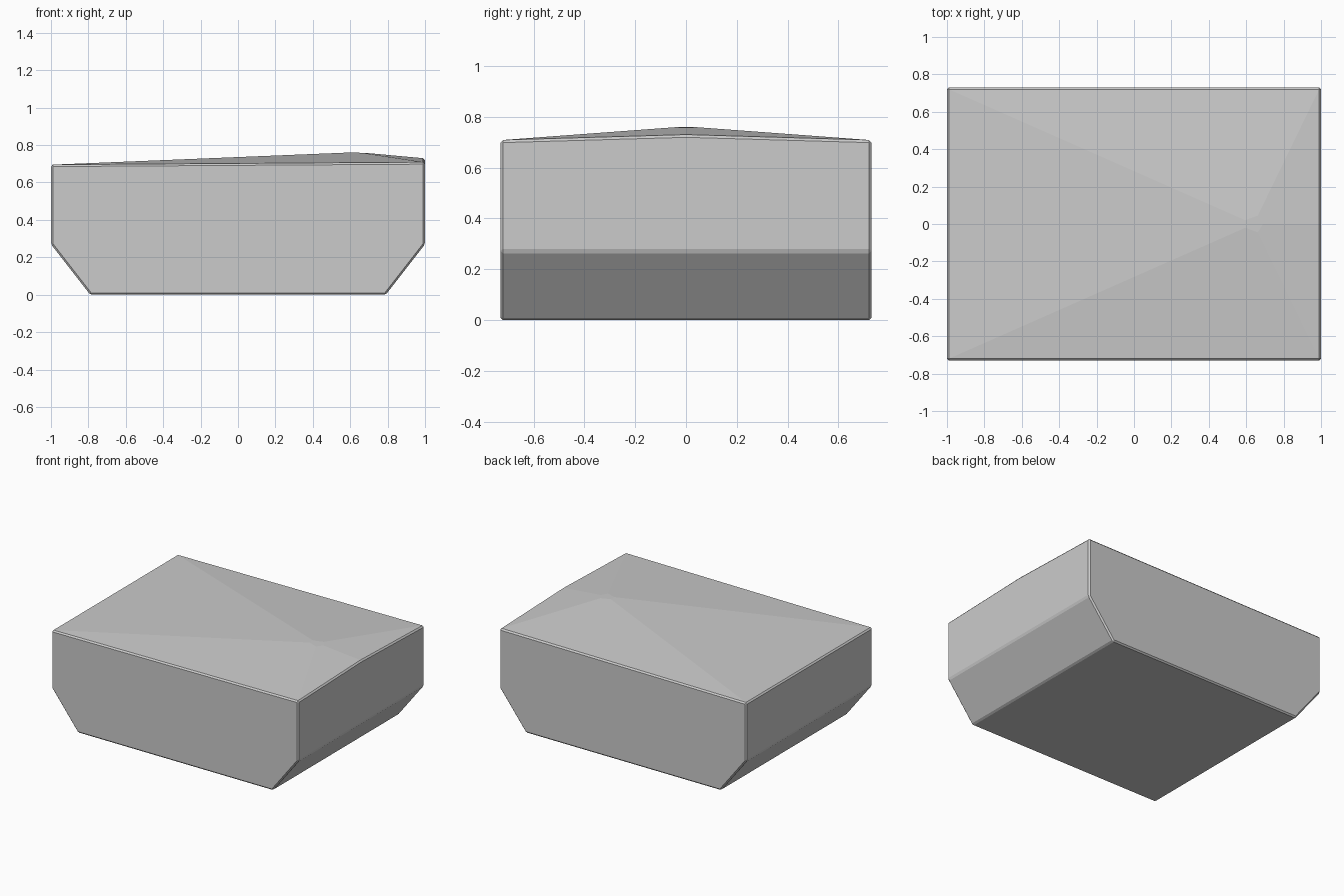
import bpy
import bmesh
import math

cube = bpy.data.objects.get("Cube")
if cube:
    bpy.data.objects.remove(cube, do_unlink=True)

# One plain grey for the whole block
grey = bpy.data.materials.new("plain grey")
grey.use_nodes = True
colour = (0.6, 0.6, 0.6, 1)
grey.diffuse_color = colour
bsdf = next(n for n in grey.node_tree.nodes if n.type == "BSDF_PRINCIPLED")
bsdf.inputs["Base Color"].default_value = colour

# End profile, counter-clockwise from the top left corner
profile = [(-1, 0.695), (-1, 0.27), (-0.79, 0), (0.79, 0), (1, 0.27), (1, 0.708)]
half_depth = 0.73

bm = bmesh.new()
front = [bm.verts.new((x, -half_depth, z)) for x, z in profile]
back = [bm.verts.new((x, half_depth, z)) for x, z in profile]
bm.faces.new(front)
bm.faces.new(back[::-1])

# Left wall, left slope, base and right slope
for i in range(4):
    bm.faces.new((front[i], back[i], back[i + 1], front[i + 1]))

# Right wall, with a slightly raised middle on its top edge
ridge = bm.verts.new((1, 0, 0.729))
bm.faces.new((front[4], back[4], back[5], ridge, front[5]))

# Shallow lid, fanned around an off-centre peak
peak = bm.verts.new((0.64, 0, 0.762))
rim = [front[0], front[5], ridge, back[5], back[0]]
for a, b in zip(rim, rim[1:] + rim[:1]):
    bm.faces.new((a, b, peak))
bmesh.ops.recalc_face_normals(bm, faces=bm.faces[:])

# Blunt the peak, then chamfer the hard edges
bmesh.ops.bevel(bm, geom=[peak], offset=0.05, segments=1,
                profile=0.5, affect="VERTICES")
bm.normal_update()
hard = [e for e in bm.edges if e.calc_face_angle(0) > math.radians(25)]
bmesh.ops.bevel(bm, geom=hard, offset=0.01, offset_type="OFFSET",
                segments=1, profile=0.5, affect="EDGES")
bmesh.ops.recalc_face_normals(bm, faces=bm.faces[:])

mesh = bpy.data.meshes.new("block_body")
bm.to_mesh(mesh)
bm.free()
mesh.materials.append(grey)
block = bpy.data.objects.new("block_body", mesh)
bpy.context.collection.objects.link(block)
